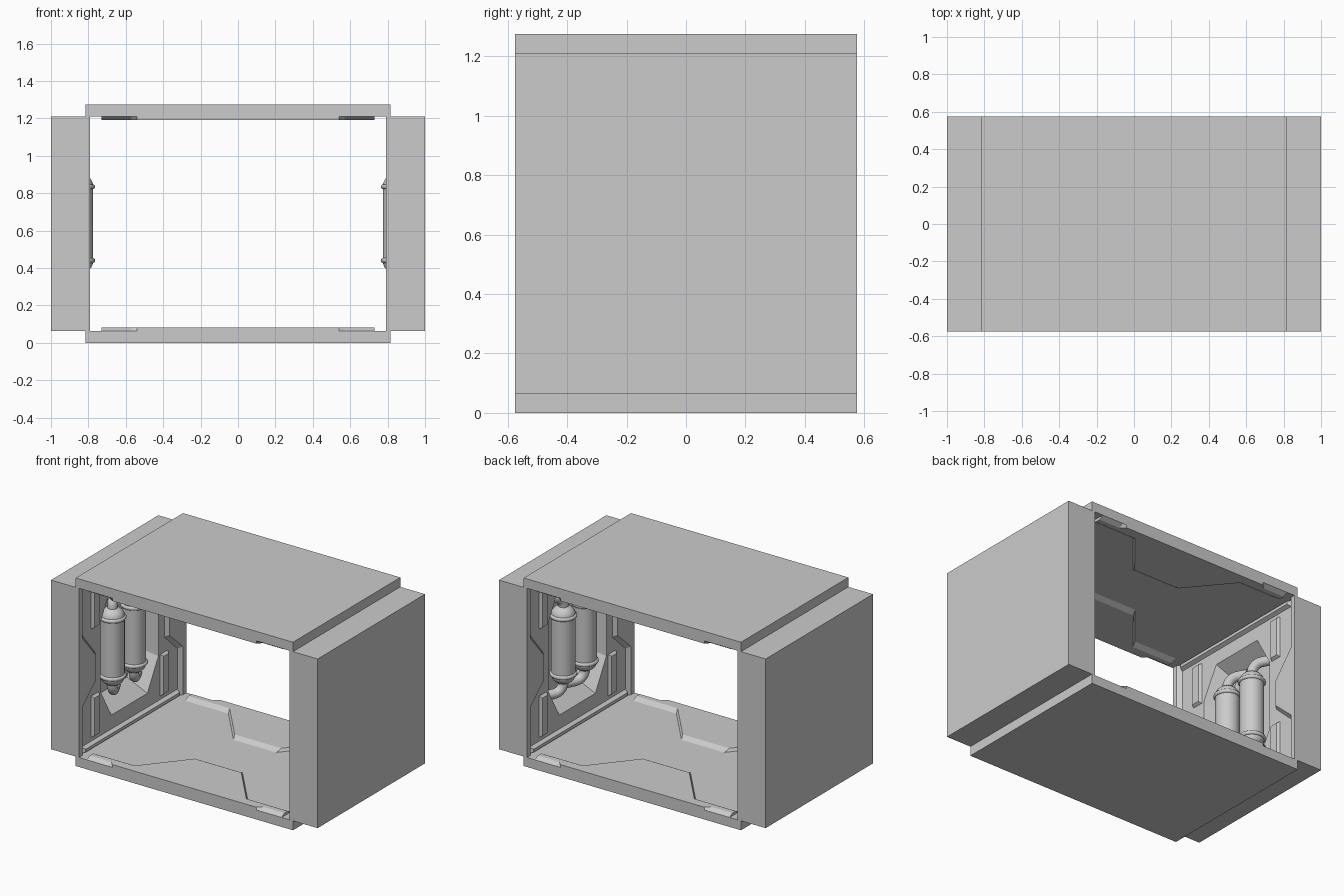
import bpy, bmesh, math
from mathutils import Vector

if "Cube" in bpy.data.objects:
    bpy.data.objects.remove(bpy.data.objects["Cube"])

H = 0.6375            # mid height: origin of every part, so z can be mirrored
D = 0.575             # half depth


def finish(name, bm, mirror=(False, False, False), smooth=False):
    bmesh.ops.recalc_face_normals(bm, faces=bm.faces)
    me = bpy.data.meshes.new(name)
    bm.to_mesh(me)
    bm.free()
    ob = bpy.data.objects.new(name, me)
    ob.location.z = H
    bpy.context.collection.objects.link(ob)
    bpy.context.view_layer.objects.active = ob
    for o in bpy.context.selected_objects:
        o.select_set(False)
    ob.select_set(True)
    if smooth:
        bpy.ops.object.shade_smooth_by_angle(angle=math.radians(35))
    if any(mirror):
        m = ob.modifiers.new("Mirror", 'MIRROR')
        m.use_axis = mirror
        m.use_mirror_merge = False
    return ob


def loft(name, base, top, h0, h1, axis, mirror=(False, False, False)):
    """Solid between two outlines; axis 'z': points are (x, y), axis 'x': points are (y, z)."""
    bm = bmesh.new()

    def ring(pts, h):
        return [bm.verts.new((a, b, h - H) if axis == 'z' else (h, a, b - H)) for a, b in pts]
    r0, r1 = ring(base, h0), ring(top, h1)
    n = len(r0)
    bm.faces.new(r0)
    bm.faces.new(r1)
    for i in range(n):
        bm.faces.new((r0[i], r0[(i + 1) % n], r1[(i + 1) % n], r1[i]))
    return finish(name, bm, mirror)


def rect(a0, a1, b0, b1, inset=0):
    return [(a0 + inset, b0 + inset), (a1 - inset, b0 + inset),
            (a1 - inset, b1 - inset), (a0 + inset, b1 - inset)]


def both_sides(half):
    return half + [(-x, y) for x, y in reversed(half)]


# floor and ceiling slabs
slab = rect(-0.815, 0.815, -D, D)
loft("floor_and_ceiling", slab, slab, 0, 0.064, 'z', (False, False, True))

# raised stepped plates along the open ends of floor and ceiling
plate_base = [(0.54, -D), (0.57, -D), (0.73, -D), (0.73, -0.475), (0.405, -0.475), (0.16, -0.18)]
plate_top = [(0.54, -D), (0.57, -0.545), (0.73, -0.545), (0.73, -0.51), (0.42, -0.51), (0.175, -0.215)]
loft("edge_plates", both_sides(plate_base), both_sides(plate_top), 0.064, 0.083, 'z',
     (False, True, True))


# side walls with a tapered eight-sided niche
def octagon(w, cut_y, h, cut_z):
    q = [(w, h - cut_z), (w - cut_y, h)]
    right = [(w, -(h - cut_z))] + q
    pts = right + [(-a, b) for a, b in reversed(right)]
    pts = [(w - cut_y, -h)] + pts + [(-(w - cut_y), -h)]
    return [(a, b + H) for a, b in pts]


wall_outline = rect(-D, D, 0.064, 1.211)
wall = loft("side_walls", wall_outline, wall_outline, 0.815, 1.0, 'x')
outer, inner = octagon(0.315, 0.12, 0.445, 0.21), octagon(0.26, 0.10, 0.35, 0.17)
cutter = loft("niche_cutter", outer, inner, 0.8149, 0.945, 'x')
# extend the opening slightly past the wall face
for v in cutter.data.vertices:
    if v.co.x < 0.9:
        v.co.x = 0.805
cutter.hide_render = True
cut = wall.modifiers.new("Niche", 'BOOLEAN')
cut.operation = 'DIFFERENCE'
cut.solver = 'EXACT'
cut.object = cutter
bpy.context.view_layer.objects.active = wall
bpy.ops.object.modifier_apply(modifier="Niche")
bpy.data.objects.remove(cutter)
mir = wall.modifiers.new("Mirror", 'MIRROR')
mir.use_axis = (True, False, False)

# stepped trim on the end edges of each wall
trim_base = [(-D, 0.064), (-0.515, 0.064), (-0.515, 0.38), (-0.375, 0.51),
             (-0.375, 0.70), (-0.515, 0.87), (-0.515, 1.211), (-D, 1.211)]
trim_top = [(-D, 0.064), (-0.54, 0.064), (-0.54, 0.39), (-0.395, 0.52),
            (-0.395, 0.69), (-0.54, 0.86), (-0.54, 1.211), (-D, 1.211)]
loft("wall_trim", trim_base, trim_top, 0.815, 0.79, 'x', (True, True, False))

# slim raised pads beside the niche
loft("wall_pads", rect(0.33, 0.41, 0.13, 0.41), rect(0.33, 0.41, 0.13, 0.41, 0.012),
     0.815, 0.797, 'x', (True, True, True))

# long rails at the foot and head of each wall
loft("wall_rails", rect(-0.515, 0.515, 0.064, 0.105), rect(-0.515, 0.515, 0.06, 0.105, 0.012),
     0.815, 0.79, 'x', (True, False, True))

# canisters: domed cylinder with a ring at each end
CX, R = 0.85, 0.075
profile = [(0, 0.2)]
for i in range(7):
    t = math.radians(15 * i)
    profile.append((R * math.cos(t), 0.2 + 0.066 * math.sin(t)))


def canister(name, y):
    bm = bmesh.new()
    half = [(R * math.cos(math.radians(a)), 0.205 + 0.06 * math.sin(math.radians(a)))
            for a in range(0, 91, 15)]
    ring = [(R + 0.011 * math.cos(math.radians(a)), 0.197 + 0.013 * math.sin(math.radians(a)))
            for a in range(-90, 91, 30)]
    up = ring + half
    pts = [(r, -z) for r, z in reversed(up)] + up
    vs = [bm.verts.new((CX + max(r, 0), y, z)) for r, z in pts]
    es = [bm.edges.new(p) for p in zip(vs, vs[1:])]
    bmesh.ops.spin(bm, geom=vs + es, cent=(CX, y, 0), axis=(0, 0, 1),
                   angle=math.tau, steps=32, use_duplicate=False)
    bmesh.ops.remove_doubles(bm, verts=bm.verts, dist=0.0003)
    finish(name, bm, (True, False, False), True)


# bent pipe leaving the canister end and turning into the niche
def elbow(name, y):
    bm = bmesh.new()
    side = Vector((0.45, 0.89, 0)).normalized()
    up = Vector((0, 0, 1))
    start, bend, r = Vector((CX, y, 0.25)), 0.065, 0.032
    path = [(start, side)]
    for i in range(9):
        t = math.radians(11.25 * i)
        path.append((start + up * (0.01 + bend * math.sin(t)) + side * bend * (1 - math.cos(t)),
                     side * math.cos(t) - up * math.sin(t)))
    path.append((path[-1][0] + side * 0.07, -up))
    across = side.cross(up)
    rings = []
    for c, n in path:
        rings.append([bm.verts.new(c + r * (n * math.cos(k * math.tau / 16)
                                            + across * math.sin(k * math.tau / 16)))
                      for k in range(16)])
    for a, b in zip(rings, rings[1:]):
        for k in range(16):
            bm.faces.new((a[k], a[(k + 1) % 16], b[(k + 1) % 16], b[k]))
    bm.faces.new(rings[0])
    bm.faces.new(rings[-1])
    finish(name, bm, (True, False, True), True)


for label, y in (("front", -0.13), ("back", 0.10)):
    canister(label + "_canisters", y)
    elbow(label + "_pipe_elbows", y)
